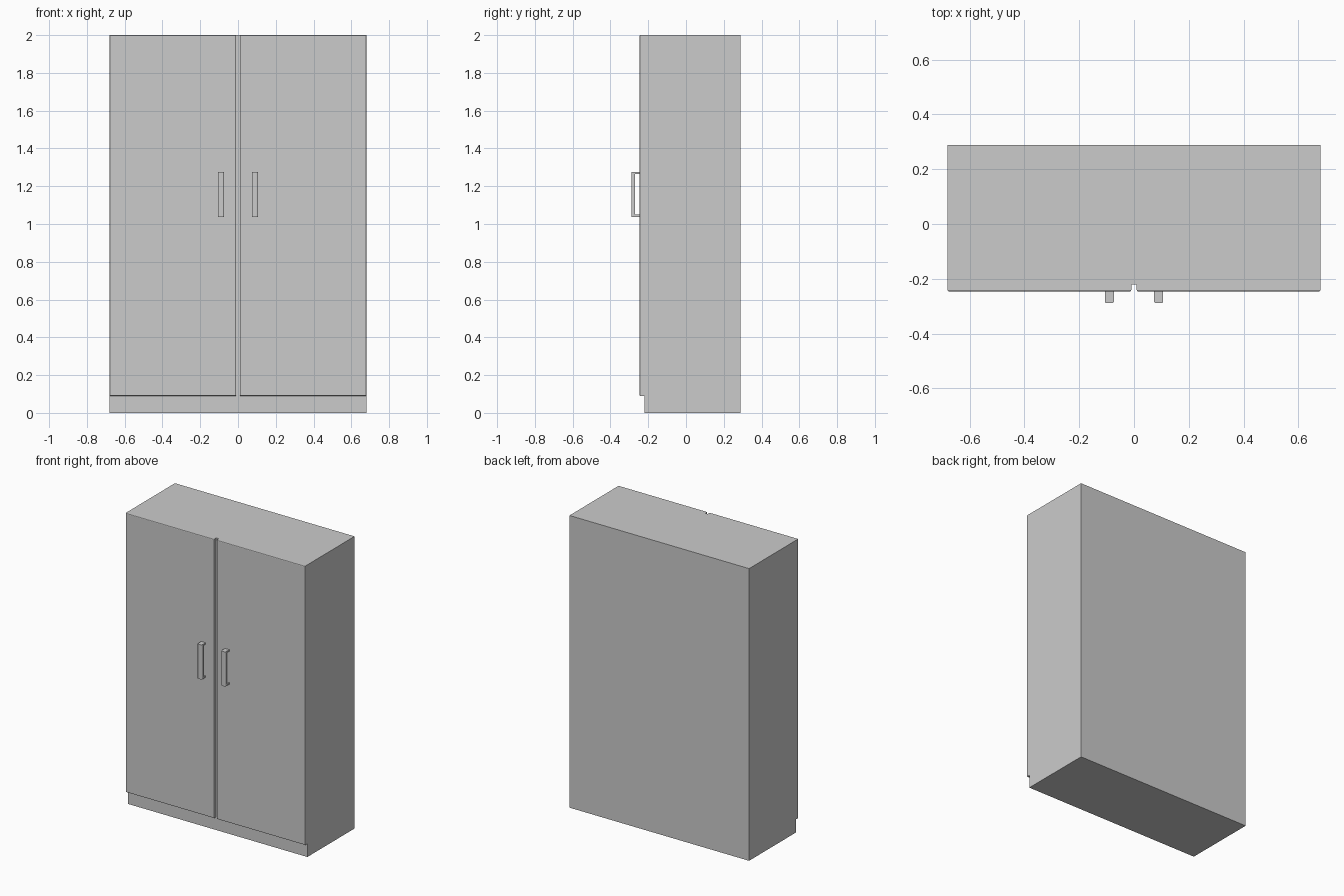
import bpy, bmesh
from mathutils import Vector

if "Cube" in bpy.data.objects:
    bpy.data.objects.remove(bpy.data.objects["Cube"])


def finish(name, bm):
    bmesh.ops.recalc_face_normals(bm, faces=bm.faces[:])
    me = bpy.data.meshes.new(name)
    bm.to_mesh(me)
    bm.free()
    ob = bpy.data.objects.new(name, me)
    bpy.context.collection.objects.link(ob)
    return ob


def extrude_profile(yz, x0, x1):
    """Side profile (y, z) extruded along x."""
    bm = bmesh.new()
    face = bm.faces.new([bm.verts.new((x0, y, z)) for y, z in yz])
    res = bmesh.ops.extrude_face_region(bm, geom=[face])
    verts = [v for v in res["geom"] if isinstance(v, bmesh.types.BMVert)]
    bmesh.ops.translate(bm, verts=verts, vec=Vector((x1 - x0, 0, 0)))
    return bm


def rect(y0, y1, z0, z1):
    return [(y0, z0), (y1, z0), (y1, z1), (y0, z1)]


def bevel_front(bm, y, width, segments, vertical_only=False):
    edges = [e for e in bm.edges if all(abs(v.co.y - y) < 1e-5 for v in e.verts)
             and (not vertical_only or abs(e.verts[0].co.z - e.verts[1].co.z) > 0.01)]
    bmesh.ops.bevel(bm, geom=edges, offset=width, segments=segments,
                    profile=0.5, affect='EDGES')


W, BACK, CARCASS, DOOR, GRIP = 0.68, 0.289, -0.221, -0.246, -0.289

# Cabinet body including the recessed plinth
finish("cabinet_body", extrude_profile(rect(CARCASS, BACK, 0, 2), -W, W))

for side, s in (("left", -1), ("right", 1)):
    # Door panel with softened front edges
    x0, x1 = sorted((s * 0.01, s * W))
    bm = extrude_profile(rect(DOOR, CARCASS, 0.09, 2), x0, x1)
    bevel_front(bm, DOOR, 0.005, 2)
    finish(side + "_door", bm)

    # U-shaped pull handle with rounded outer front edges
    z0, z1, t = 1.038, 1.275, 0.011
    profile = [(DOOR, z0), (GRIP, z0), (GRIP, z1), (DOOR, z1),
               (DOOR, z1 - t), (GRIP + 0.02, z1 - t),
               (GRIP + 0.02, z0 + t), (DOOR, z0 + t)]
    x0, x1 = sorted((s * 0.073, s * 0.106))
    bm = extrude_profile(profile, x0, x1)
    bevel_front(bm, GRIP, 0.007, 3, vertical_only=True)
    finish(side + "_handle", bm)
